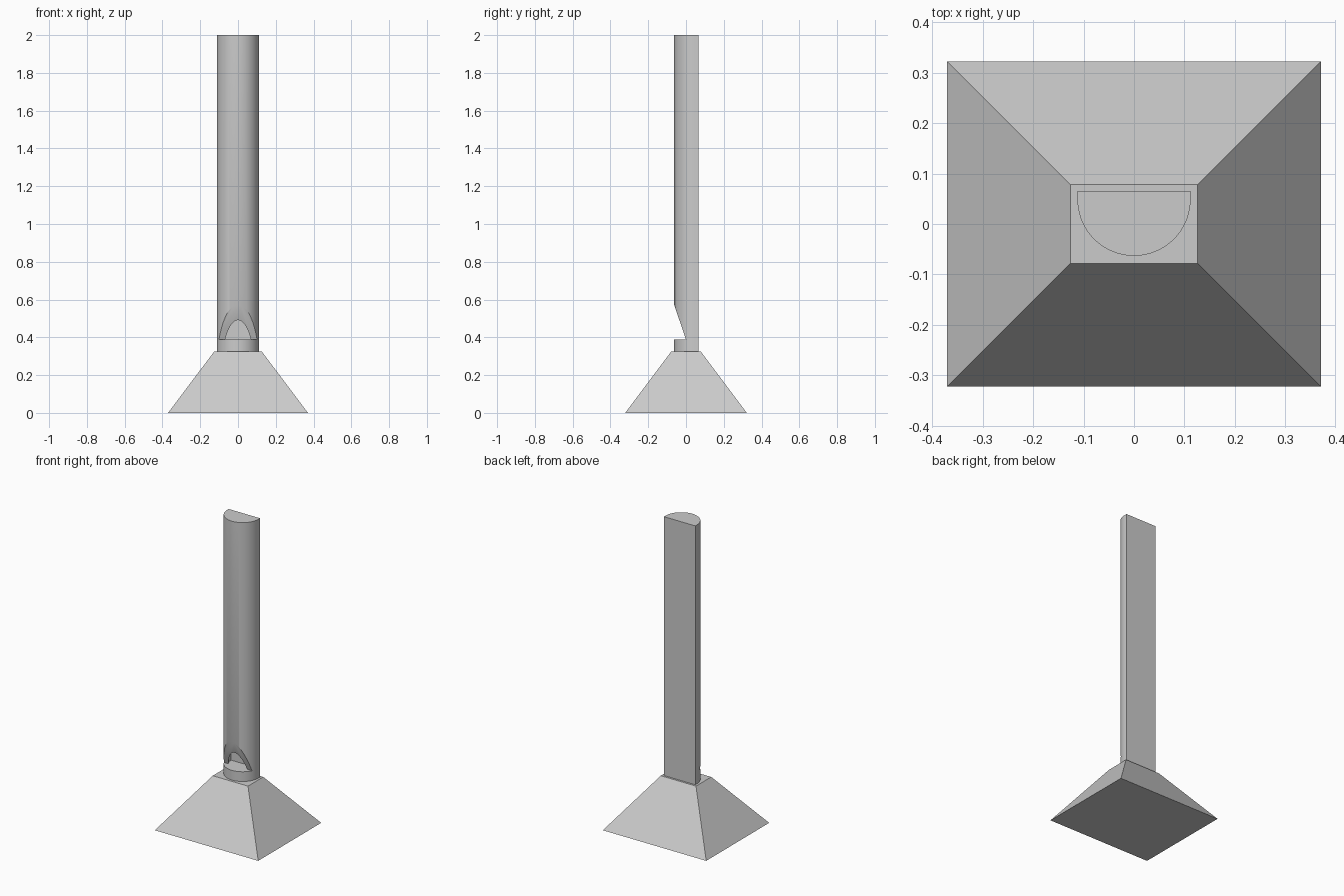
import bpy, bmesh, math

if "Cube" in bpy.data.objects:
    bpy.data.objects.remove(bpy.data.objects["Cube"])

grey = bpy.data.materials.new("light grey")
grey.diffuse_color = (0.6, 0.6, 0.6, 1)
grey.use_nodes = True
grey.node_tree.nodes["Principled BSDF"].inputs["Base Color"].default_value = grey.diffuse_color


def mesh_object(name, bm):
    bmesh.ops.recalc_face_normals(bm, faces=bm.faces)
    mesh = bpy.data.meshes.new(name)
    bm.to_mesh(mesh)
    bm.free()
    mesh.materials.append(grey)
    obj = bpy.data.objects.new(name, mesh)
    bpy.context.collection.objects.link(obj)
    return obj


def prism(name, outline, offset):
    """Extrude a closed 3D outline along an offset."""
    bm = bmesh.new()
    face = bm.faces.new([bm.verts.new(p) for p in outline])
    ext = bmesh.ops.extrude_face_region(bm, geom=[face])
    moved = [g for g in ext["geom"] if isinstance(g, bmesh.types.BMVert)]
    bmesh.ops.translate(bm, vec=offset, verts=moved)
    return mesh_object(name, bm)


def d_outline(radius, back, z, steps=64):
    """Half circle facing the front, closed by a flat back."""
    arc = [(-radius * math.cos(math.pi * i / steps),
            0.049 - radius * math.sin(math.pi * i / steps), z)
           for i in range(steps + 1)]
    return arc + [(radius, back, z), (-radius, back, z)]


def cut(target, cutter):
    mod = target.modifiers.new("cut", 'BOOLEAN')
    mod.operation = 'DIFFERENCE'
    mod.solver = 'EXACT'
    mod.object = cutter
    bpy.context.view_layer.objects.active = target
    bpy.ops.object.modifier_apply(modifier=mod.name)
    bpy.data.objects.remove(cutter)


# Tapered foot
bm = bmesh.new()
bmesh.ops.create_cube(bm, size=2)
for v in bm.verts:
    top = v.co.z > 0
    v.co.x *= 0.126 if top else 0.37
    v.co.y *= 0.078 if top else 0.322
    v.co.z = 0.325 if top else 0
mesh_object("foot", bm)

# Half-round pipe with a hollow bore and a sloping mouth
pipe = prism("pipe", d_outline(0.112, 0.065, 0.325), (0, 0, 1.675))
cut(pipe, prism("bore", d_outline(0.084, 0.05, 0.388), (0, 0, 1.58)))
mouth = [(-0.3, 0, 0.388), (-0.3, -0.1265, 0.76), (-0.3, -0.1265, 0.388)]
cut(pipe, prism("mouth", mouth, (0.6, 0, 0)))

bpy.ops.object.select_all(action='DESELECT')
pipe.select_set(True)
bpy.context.view_layer.objects.active = pipe
bpy.ops.object.shade_smooth_by_angle(angle=math.radians(30))
